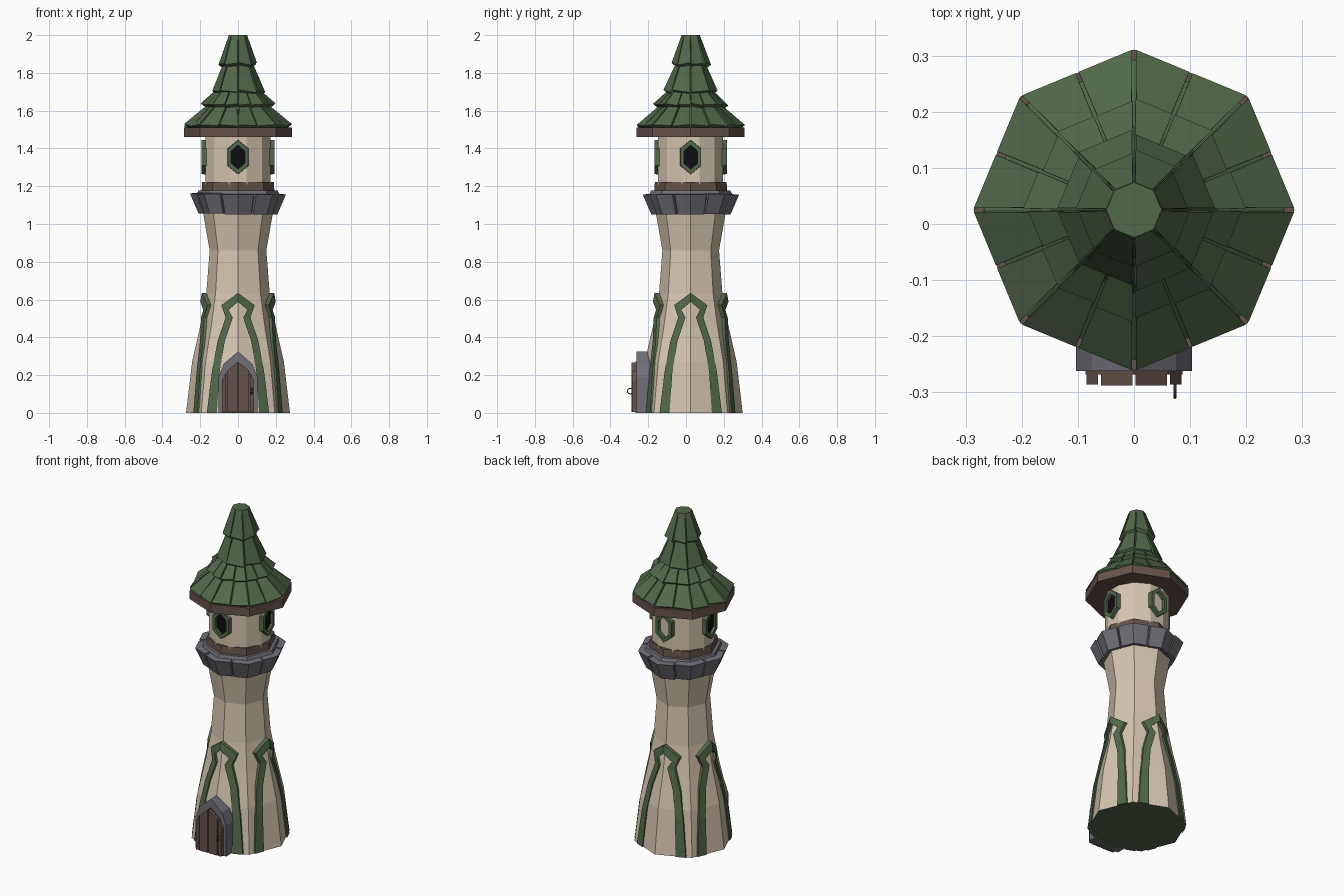
import bpy, bmesh, math, random

if "Cube" in bpy.data.objects:
    bpy.data.objects.remove(bpy.data.objects["Cube"])
random.seed(4)
CY = 0.025                      # tower axis sits slightly behind the origin
OCT = math.pi / 8


def mat(name, r, g, b):
    m = bpy.data.materials.new(name)
    m.diffuse_color = (r, g, b, 1)
    m.use_nodes = True
    m.node_tree.nodes["Principled BSDF"].inputs["Base Color"].default_value = m.diffuse_color
    return m


GREEN = mat("moss_green", 0.085, 0.14, 0.07)
CREAM = mat("cream_plaster", 0.66, 0.56, 0.43)
BROWN = mat("dark_wood", 0.13, 0.088, 0.07)
GREY = mat("blue_grey_stone", 0.165, 0.16, 0.185)
BLACK = mat("window_black", 0.004, 0.004, 0.005)
IRON = mat("iron_grey", 0.06, 0.06, 0.065)


def build(name, verts, faces, *mats):
    me = bpy.data.meshes.new(name)
    me.from_pydata(verts, [], faces)
    bm = bmesh.new()
    bm.from_mesh(me)
    bmesh.ops.recalc_face_normals(bm, faces=bm.faces)
    bm.to_mesh(me)
    bm.free()
    for m in mats:
        me.materials.append(m)
    ob = bpy.data.objects.new(name, me)
    bpy.context.collection.objects.link(ob)
    return ob


def lathe(name, profile, n, start, *mats):
    """Closed faceted solid from (radius, z) pairs."""
    v = [(r * math.cos(start + 2 * math.pi * i / n),
          CY + r * math.sin(start + 2 * math.pi * i / n), z)
         for r, z in profile for i in range(n)]
    f = [(k * n + i, k * n + (i + 1) % n, (k + 1) * n + (i + 1) % n, (k + 1) * n + i)
         for k in range(len(profile) - 1) for i in range(n)]
    f += [tuple(range(n)), tuple(range(len(v) - n, len(v)))]
    return build(name, v, f, *mats)


def loft(rings):
    """Verts and faces for a capped tube through equal-sized rings."""
    n = len(rings[0])
    v = [p for r in rings for p in r]
    f = [(k * n + i, k * n + (i + 1) % n, (k + 1) * n + (i + 1) % n, (k + 1) * n + i)
         for k in range(len(rings) - 1) for i in range(n)]
    return v, f + [tuple(range(n)), tuple(range(len(v) - n, len(v)))]


def merge(parts):
    V, F = [], []
    for v, f in parts:
        F += [tuple(i + len(V) for i in q) for q in f]
        V += v
    return V, F


def on_oct(r, a, z):
    """Point on an octagon with corners on the axes."""
    k = r * math.cos(OCT) / math.cos(a % (2 * OCT) - OCT)
    return (k * math.cos(a), CY + k * math.sin(a), z)


def turn(p, q):
    """Quarter turns about the tower axis; p is relative to that axis."""
    c, s = [(1, 0), (0, 1), (-1, 0), (0, -1)][q % 4]
    return (p[0] * c - p[1] * s, CY + p[0] * s + p[1] * c, p[2])


# Tower body with a green underside
BODY = [(0.275, 0), (0.243, 0.27), (0.2, 0.46), (0.168, 0.63), (0.15, 0.86),
        (0.185, 1.06), (0.185, 1.18)]
body = lathe("tower_body", BODY, 8, 0, CREAM, GREEN)
for p in body.data.polygons:
    p.material_index = 1 if p.normal.z < -0.9 else 0


def body_r(z):
    for (r0, z0), (r1, z1) in zip(BODY, BODY[1:]):
        if z <= z1:
            return r0 + (r1 - r0) * (z - z0) / (z1 - z0)


# Four pointed green arches: (inner offset, outer offset, inner z, outer z, relief)
ARCH = [(0.112, 0.165, 0, 0, 0.008), (0.097, 0.138, 0.22, 0.22, 0.01),
        (0.07, 0.108, 0.38, 0.38, 0.012), (0.028, 0.066, 0.505, 0.505, 0.016),
        (0.05, 0.088, 0.545, 0.57, 0.02), (0.0, 0.0, 0.588, 0.635, 0.024)]
parts = []
for q in range(4):
    for s in (1, -1):
        rings = []
        for i, o, zi, zo, h in ARCH:
            def pt(t, z, d):
                y = -(body_r(z) - t * math.tan(OCT) + d)
                return turn((s * t, y, z), q)
            rings.append([pt(i, zi, h), pt(o, zo, h), pt(o, zo, -0.02), pt(i, zi, -0.02)])
        parts.append(loft(rings))
build("green_arches", *merge(parts), GREEN)

# Stone collar: corner blocks split at the middle of each octagon side
parts = []
for c in range(8):
    g = 0.025
    angs = [c * 2 * OCT - OCT + g, c * 2 * OCT, c * 2 * OCT + OCT - g]
    dz, dr = random.uniform(-0.006, 0.004), random.uniform(-0.004, 0.003)
    parts.append(loft([[on_oct(0.212 + dr, a, 1.055 + dz), on_oct(0.257 + dr, a, 1.16 + dz),
                        on_oct(0.205, a, 1.165 + dz), on_oct(0.165, a, 1.06)] for a in angs]))
build("stone_collar_blocks", *merge(parts), GREY)
lathe("stone_collar_core", [(0.19, 1.06), (0.225, 1.14), (0.21, 1.178)], 8, 0, GREY)
lathe("wooden_sill_ring", [(0.193, 1.17), (0.19, 1.222)], 8, 0, BROWN)

# Cabin with four hexagonal windows; the back one is blind
lathe("upper_cabin", [(0.178, 1.2), (0.178, 1.48)], 12, math.radians(15), CREAM)


def hexagon(w, h, y, q):
    return [turn((x * w, y, 1.354 + z * h), q) for x, z in
            ((0, 1), (1, 0.5), (1, -0.5), (0, -1), (-1, -0.5), (-1, 0.5))]


frames, panes = [], []
for q in range(4):
    rings = [hexagon(0.056, 0.092, -0.16, q), hexagon(0.054, 0.09, -0.193, q),
             hexagon(0.036, 0.064, -0.193, q), hexagon(0.036, 0.064, -0.16, q)]
    v, f = loft(rings)
    frames.append((v, f[:-2]))
    if q != 2:
        panes.append(loft([hexagon(0.038, 0.066, -0.17, q), hexagon(0.038, 0.066, -0.177, q)]))
build("window_frames", *merge(frames), GREEN)
build("window_panes", *merge(panes), BLACK)

# Roof: wooden rim, core and four tiers of shingles
lathe("roof_rim", [(0.286, 1.46), (0.286, 1.512)], 8, 0, BROWN)
lathe("roof_core", [(0.27, 1.51), (0.15, 1.62), (0.105, 1.71), (0.07, 1.85), (0.046, 1.995)],
      8, 0, GREEN)
TIERS = [(0.287, 1.515, 0.165, 1.63, 16), (0.197, 1.625, 0.112, 1.715, 16),
         (0.143, 1.695, 0.078, 1.855, 8), (0.105, 1.84, 0.05, 1.998, 8)]
for k, (r0, z0, r1, z1, n) in enumerate(TIERS):
    parts = []
    step = 2 * math.pi / n
    for i in range(n):
        loose = 0 if k == 0 else random.uniform(-0.008, 0.004)
        tilt = random.uniform(-0.006, 0.008)
        rings = []
        for a, w in ((i * step, 1), ((i + 1) * step, -1)):
            lo, hi = a + w * step * 0.03, a + w * step * 0.07
            dz = w * tilt
            rings.append([on_oct(r0 + loose, lo, z0 + 0.008 + dz), on_oct(r1, hi, z1),
                          on_oct(r1 - 0.02, hi, z1 - 0.015),
                          on_oct(r0 + loose - 0.018, lo, z0 - 0.006 + dz)])
        parts.append(loft(rings))
    build("roof_shingles_%d" % (k + 1), *merge(parts), GREEN)
lathe("roof_tip", [(0.053, 1.98), (0.049, 2.0)], 8, 0, GREEN)


# Door: stone surround, backing, planks and ring handle
def prism(outline, y0, y1):
    return loft([[(x, y, z) for x, z in outline] for y in (y0, y1)])


def mirrored(half):
    return half + [(-x, z) for x, z in reversed(half) if x > 0]


outer = [(0.103, 0), (0.103, 0.19), (0.075, 0.26), (0, 0.325)]
inner = [(0.086, 0), (0.086, 0.17), (0.06, 0.222), (0, 0.272)]
build("door_surround", *prism(mirrored(outer), -0.18, -0.262), GREY)
build("door_backing", *prism(mirrored(inner), -0.255, -0.268), BROWN)


def top(x):
    x = abs(x)
    return 0.27 - x * 0.83 if x < 0.06 else 0.22 - (x - 0.06) * 1.9


parts = []
for a, b, y in ((-0.085, -0.064, -0.286), (-0.059, -0.003, -0.288),
                (0.003, 0.059, -0.288), (0.064, 0.085, -0.286)):
    parts.append(prism([(a, 0.004), (b, 0.004), (b, top(b)), (a, top(a))], -0.262, y))
build("door_planks", *merge(parts), BROWN)

bpy.ops.mesh.primitive_torus_add(major_segments=10, minor_segments=5, major_radius=0.015,
                                 minor_radius=0.003, location=(0.073, -0.295, 0.115),
                                 rotation=(0, math.pi / 2, 0))
handle = bpy.context.object
handle.name = "door_handle"
handle.data.materials.append(IRON)
